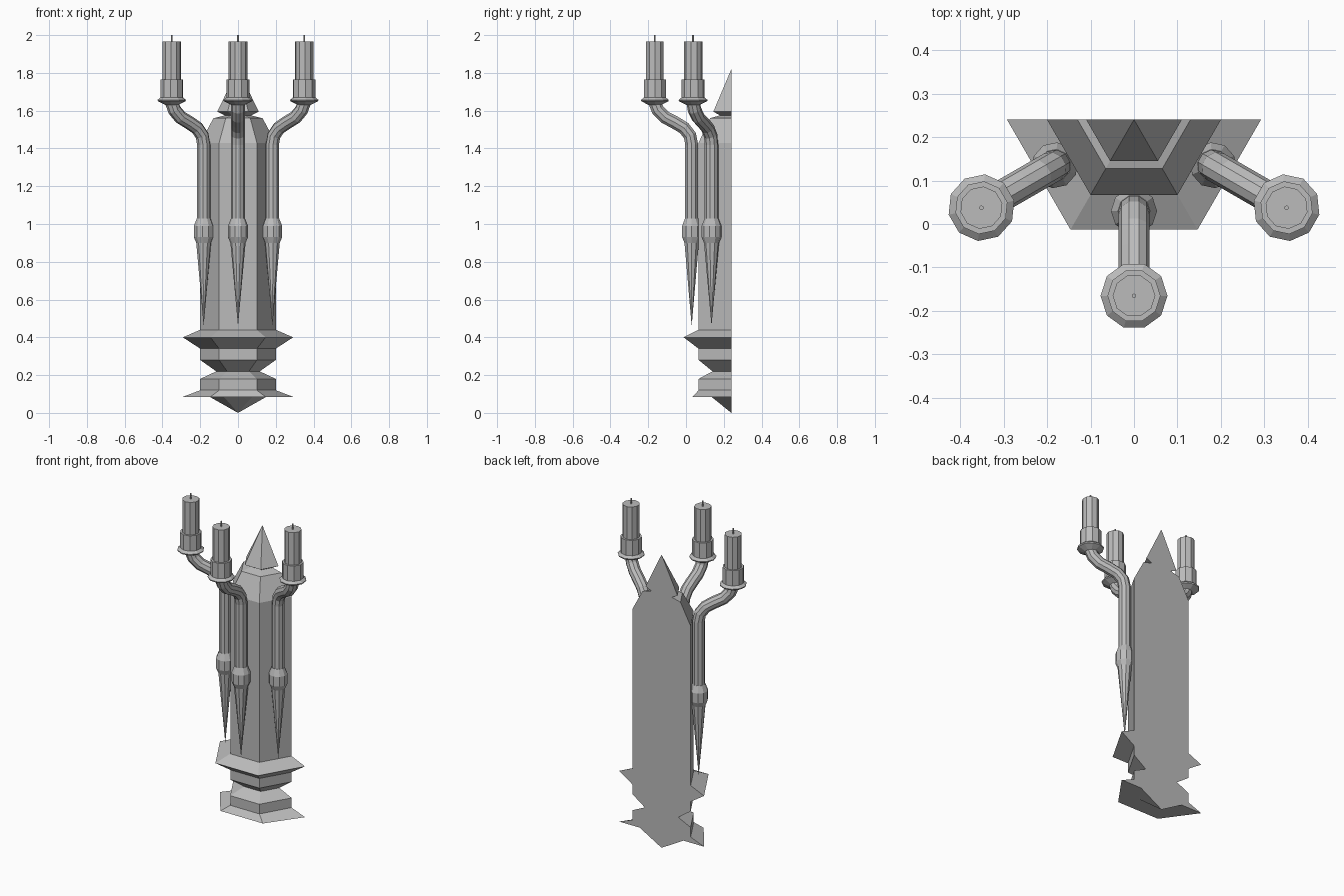
import bpy, bmesh, math
from mathutils import Vector, Matrix

if "Cube" in bpy.data.objects:
    bpy.data.objects.remove(bpy.data.objects["Cube"], do_unlink=True)

BACK_Y = 0.24   # wall plane; the arms fan out around this line
SIDES = 10

grey = bpy.data.materials.new("plain grey")
grey.use_nodes = True
GREY = (0.5, 0.5, 0.5, 1)
grey.diffuse_color = GREY
grey.node_tree.nodes["Principled BSDF"].inputs["Base Color"].default_value = GREY


def loft(name, rings, matrix):
    """Skin a list of equal rings; the first and last are capped."""
    bm = bmesh.new()
    loops = [[bm.verts.new(p) for p in ring] for ring in rings]
    n = len(loops[0])
    for a, b in zip(loops, loops[1:]):
        for i in range(n):
            j = (i + 1) % n
            bm.faces.new((a[i], a[j], b[j], b[i]))
    bm.faces.new(loops[0][::-1])
    bm.faces.new(loops[-1])
    bmesh.ops.remove_doubles(bm, verts=bm.verts, dist=0.0002)
    bmesh.ops.recalc_face_normals(bm, faces=bm.faces)
    mesh = bpy.data.meshes.new(name)
    bm.to_mesh(mesh)
    bm.free()
    mesh.materials.append(grey)
    obj = bpy.data.objects.new(name, mesh)
    obj.matrix_world = matrix
    bpy.context.collection.objects.link(obj)
    return obj


def half_hexagon(r, z, depth=1):
    angles = [math.pi + i * math.pi / 3 for i in range(4)]
    return [Vector((r * math.cos(a), depth * r * math.sin(a), z)) for a in angles]


def circle(r, centre, tilt=0):
    turn = Matrix.Rotation(tilt, 3, 'X')
    angles = [2 * math.pi * i / SIDES for i in range(SIDES)]
    return [Vector(centre) + turn @ Vector((r * math.cos(a), r * math.sin(a), 0))
            for a in angles]


def lathe(name, profile, distance, matrix):
    return loft(name, [circle(r, (0, -distance, z)) for r, z in profile], matrix)


wall = Matrix.Translation((0, BACK_Y, 0))

# Half-hexagonal back post: base mouldings, shaft, shoulder and pointed finial
post = [(0, 0, 1), (0.15, 0.085, 0.81), (0.292, 0.085, 0.81), (0.2, 0.12, 1),
        (0.2, 0.18, 1), (0.115, 0.22, 1), (0.2, 0.28, 1), (0.2, 0.34, 1),
        (0.292, 0.4, 1), (0.2, 0.44, 1), (0.2, 1.43, 1), (0.13, 1.56, 1),
        (0.07, 1.575, 1), (0.11, 1.595, 1), (0, 1.82, 1)]
loft("back_post", [half_hexagon(*p) for p in post], wall)

# Profiles shared by the three arms: (radius, height)
spike = [(0, 0.46), (0.04, 0.9), (0.053, 0.93), (0.053, 0.99), (0.037, 1.03)]
pan = [(0.035, 1.63), (0.075, 1.65), (0.077, 1.657), (0.058, 1.672)]
cup = [(0.061, 1.67), (0.061, 1.765)]
candle = [(0.049, 1.76), (0.049, 1.967)]
wick = [(0.005, 1.96), (0.005, 2.0)]

# Centre line of an arm: (distance from the wall line, height)
path = [(0.21, 1.02), (0.21, 1.42), (0.219, 1.468), (0.25, 1.508), (0.3, 1.538),
        (0.352, 1.565), (0.39, 1.605), (0.405, 1.645)]


def arm_rings():
    rings = []
    for i, (d, z) in enumerate(path):
        d0, z0 = path[max(i - 1, 0)]
        d1, z1 = path[min(i + 1, len(path) - 1)]
        rings.append(circle(0.036, (0, -d, z), math.atan2(d1 - d0, z1 - z0)))
    return rings


# Three candle arms fanned about the wall line
for side, degrees in (("right", -60), ("centre", 0), ("left", 60)):
    place = wall @ Matrix.Rotation(math.radians(degrees), 4, 'Z')
    loft(side + "_arm", arm_rings(), place)
    lathe(side + "_spike", spike, path[0][0], place)
    for part, profile in (("drip_pan", pan), ("candle_cup", cup),
                          ("candle", candle), ("wick", wick)):
        lathe(side + "_" + part, profile, path[-1][0], place)
